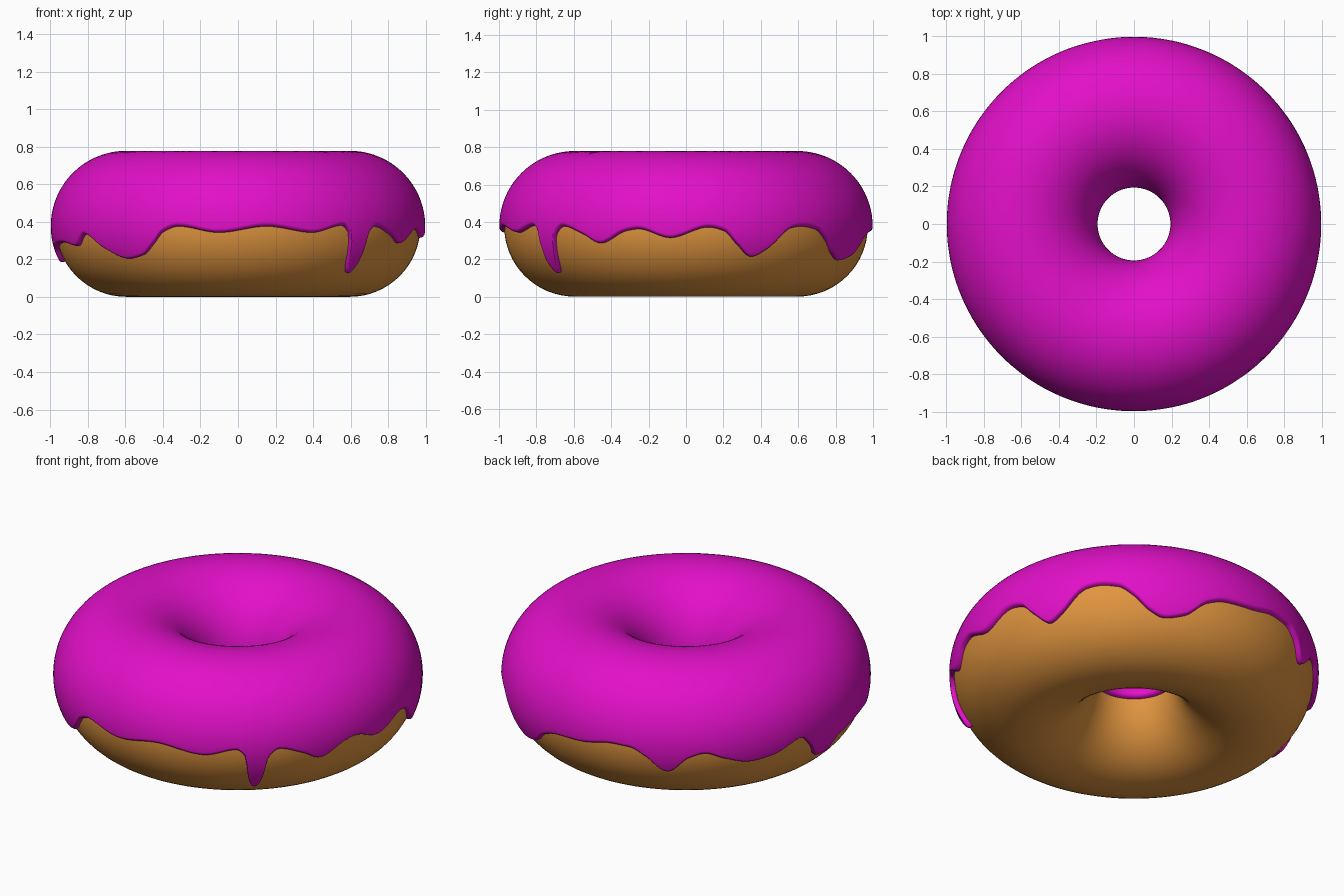
import bpy, bmesh
from math import sin, cos, asin, pi, radians, sqrt

if "Cube" in bpy.data.objects:
    bpy.data.objects.remove(bpy.data.objects["Cube"])

RING, DOUGH_R, ICING_R, MID_Z = 0.596, 0.376, 0.402, 0.377


def material(name, color):
    m = bpy.data.materials.new(name)
    m.diffuse_color = (*color, 1)
    m.use_nodes = True
    m.node_tree.nodes["Principled BSDF"].inputs["Base Color"].default_value = m.diffuse_color
    return m


def ring_surface(name, sections, close_profile, mat):
    """Skin a closed ring of (angle, [(radius, z), ...]) sections."""
    bm = bmesh.new()
    rings = [[bm.verts.new((r * cos(a), r * sin(a), z)) for r, z in pts]
             for a, pts in sections]
    n = len(rings[0])
    for i, cur in enumerate(rings):
        nxt = rings[(i + 1) % len(rings)]
        for j in range(n if close_profile else n - 1):
            k = (j + 1) % n
            bm.faces.new((cur[j], nxt[j], nxt[k], cur[k]))
    bmesh.ops.recalc_face_normals(bm, faces=bm.faces)
    mesh = bpy.data.meshes.new(name)
    bm.to_mesh(mesh)
    bm.free()
    mesh.shade_smooth()
    mesh.materials.append(mat)
    obj = bpy.data.objects.new(name, mesh)
    bpy.context.collection.objects.link(obj)
    return obj


def tube_point(radius, phi):
    return RING + radius * cos(phi), MID_Z + radius * sin(phi)


# Lower icing edge: degrees around the ring, height
EDGE = [(-162, .285), (-152, .265), (-146, .33), (-137, .25), (-128, .195),
        (-122, .215), (-117.5, .28), (-114, .345), (-109, .375), (-96, .34),
        (-81, .375), (-66, .34), (-55.5, .38), (-52.8, .34), (-51.3, .16),
        (-49.3, .115), (-47.5, .16), (-45.3, .33), (-42, .375), (-34, .33),
        (-28, .28), (-19, .35), (-15, .36), (-5, .31), (7, .37), (12, .35),
        (16, .28), (21.5, .205), (26, .24), (35, .365), (39, .375), (45, .36),
        (50, .30), (55, .22), (60, .185), (67, .21), (74, .30), (80, .335),
        (91, .35), (101, .38), (107, .375), (112, .33), (119, .235),
        (126, .33), (131, .355), (137, .317), (146, .275), (154, .29),
        (164, .35), (169, .27), (173, .18), (177, .175), (182, .25)]


def edge_height(deg):
    """Monotone cubic interpolation of the edge, periodic around the ring."""
    n = len(EDGE)

    def pt(i):
        a, z = EDGE[i % n]
        return a + 360 * (i // n), z

    def secant(i):
        (a0, z0), (a1, z1) = pt(i), pt(i + 1)
        return (z1 - z0) / (a1 - a0)

    def slope(i):
        s, t = secant(i - 1), secant(i)
        return 2 * s * t / (s + t) if s * t > 0 else 0

    i = max(k for k in range(n) if EDGE[k][0] <= deg)
    (a0, z0), (a1, z1) = pt(i), pt(i + 1)
    h = a1 - a0
    t = (deg - a0) / h
    return (z0 * (1 + 2 * t) * (1 - t) ** 2 + slope(i) * h * t * (1 - t) ** 2
            + z1 * t * t * (3 - 2 * t) - slope(i + 1) * h * t * t * (1 - t))


# Dough: plain torus
circle = [tube_point(DOUGH_R, 2 * pi * j / 64) for j in range(64)]
ring_surface("dough", [(2 * pi * i / 128, circle) for i in range(128)], True,
             material("dough", (0.75, 0.30, 0.05)))

# Icing: thin shell over the dough with a rounded, dripping rim
COLS, ROWS, CAP, LIP = 600, 40, 6, 0.06
sections = []
for i in range(COLS):
    deg = -162 + 360 * i / COLS
    low = asin((edge_height(deg) - MID_Z) / ICING_R)
    high = pi - asin((0.345 - MID_Z) / ICING_R)
    thick = ICING_R - DOUGH_R + 0.004

    def cap(edge, direction):
        pts = []
        for j in range(CAP):
            u = j / CAP
            drop = 1 - sqrt(1 - (1 - u) ** 2)
            pts.append(tube_point(ICING_R - thick * drop, edge + direction * LIP * u))
        return pts

    body = [tube_point(ICING_R, low + LIP + (high - low - 2 * LIP) * j / ROWS)
            for j in range(ROWS + 1)]
    sections.append((radians(deg), cap(low, 1) + body + cap(high, -1)[::-1]))
ring_surface("icing", sections, False, material("icing", (0.76, 0.005, 0.58)))
